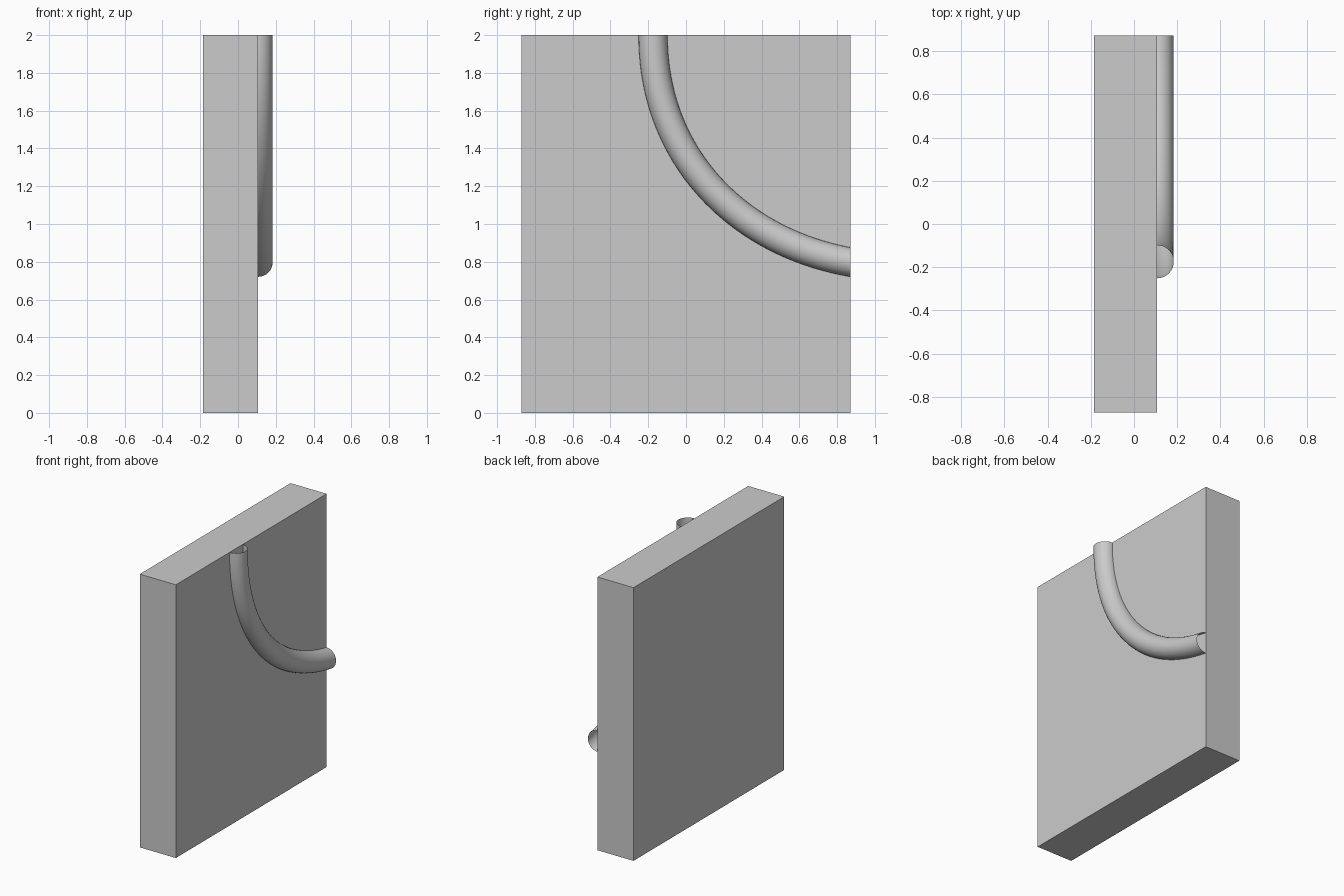
import bpy, bmesh, math
from mathutils import Vector

if "Cube" in bpy.data.objects:
    bpy.data.objects.remove(bpy.data.objects["Cube"])

HALF_Y, HEIGHT = 0.872, 2.0
BACK_X, FACE_X = -0.185, 0.107
RADIUS, SIDES, STEPS = 0.0765, 32, 40


def finish(bm, name):
    mesh = bpy.data.meshes.new(name)
    bm.to_mesh(mesh)
    bm.free()
    obj = bpy.data.objects.new(name, mesh)
    bpy.context.collection.objects.link(obj)
    return obj


# flat wall slab
bm = bmesh.new()
bmesh.ops.create_cube(bm, size=1)
bmesh.ops.scale(bm, vec=(FACE_X - BACK_X, 2 * HALF_Y, HEIGHT), verts=bm.verts)
bmesh.ops.translate(bm, vec=((FACE_X + BACK_X) / 2, 0, HEIGHT / 2), verts=bm.verts)
finish(bm, "wall_slab")

# centre line of the pipe: straight down from the top, curving to the side
slope = math.radians(10)
p0 = Vector((FACE_X, -0.1745, HEIGHT))
p3 = Vector((FACE_X, HALF_Y, 0.798))
p1 = p0 - Vector((0, 0, 0.65))
p2 = p3 + 0.6 * Vector((0, -math.cos(slope), math.sin(slope)))

# open-ended pipe half sunk in the slab, last ring trimmed flush with its side
bm = bmesh.new()
axis = Vector((1, 0, 0))
rings = []
for i in range(STEPS + 1):
    t = i / STEPS
    u = 1 - t
    centre = u**3 * p0 + 3 * u * u * t * p1 + 3 * u * t * t * p2 + t**3 * p3
    tangent = (u * u * (p1 - p0) + 2 * u * t * (p2 - p1) + t * t * (p3 - p2)).normalized()
    normal = tangent.cross(axis)
    ring = []
    for j in range(SIDES):
        a = math.tau * j / SIDES
        co = centre + RADIUS * (math.cos(a) * axis + math.sin(a) * normal)
        if i == STEPS:
            co += tangent * ((HALF_Y - co.y) / tangent.y)
        ring.append(bm.verts.new(co))
    rings.append(ring)
for r, s in zip(rings, rings[1:]):
    for j in range(SIDES):
        k = (j + 1) % SIDES
        bm.faces.new((r[j], r[k], s[k], s[j])).smooth = True
finish(bm, "curved_pipe")
